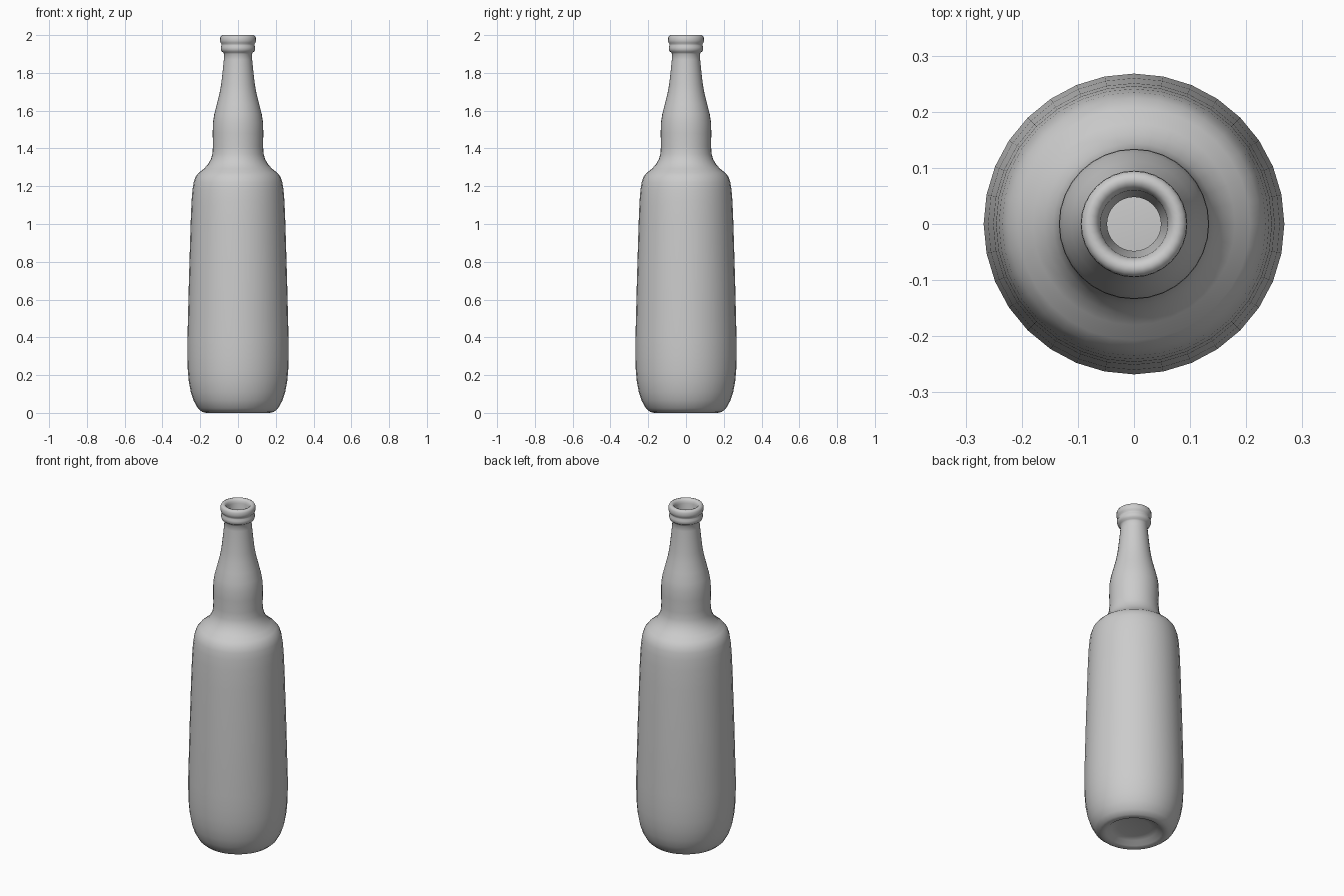
import bpy, math

SIDES = 32

# Outer profile (radius, z): base underside, body, shoulder, neck, lip
outer = [(0.0, 0.035), (0.09, 0.033), (0.125, 0.025), (0.15, 0.006), (0.17, 0.0), (0.19, 0.005),
         (0.213, 0.025), (0.235, 0.065), (0.25, 0.11), (0.261, 0.17), (0.266, 0.23),
         (0.268, 0.3), (0.268, 0.38), (0.26, 0.7), (0.251, 1.0), (0.246, 1.12),
         (0.241, 1.18), (0.235, 1.22), (0.225, 1.25), (0.207, 1.272), (0.18, 1.293),
         (0.16, 1.315), (0.144, 1.342), (0.136, 1.37), (0.133, 1.41), (0.134, 1.48),
         (0.133, 1.535), (0.126, 1.58), (0.112, 1.635), (0.098, 1.69), (0.089, 1.74),
         (0.081, 1.81), (0.075, 1.87), (0.073, 1.9)]
lip = [(0.078, 1.908), (0.087, 1.914), (0.091, 1.925), (0.091, 1.937), (0.087, 1.946),
       (0.087, 1.953), (0.093, 1.96), (0.095, 1.972), (0.094, 1.987), (0.089, 1.996),
       (0.08, 2.0), (0.07, 1.997), (0.063, 1.988), (0.06, 1.975), (0.058, 1.94), (0.048, 1.9)]
# Inner wall, from the neck down to the inside floor
inner = [(0.05, 1.85), (0.06, 1.77), (0.074, 1.69), (0.101, 1.58), (0.109, 1.53),
         (0.109, 1.4), (0.118, 1.34), (0.145, 1.29), (0.195, 1.25), (0.215, 1.2),
         (0.227, 1.0), (0.243, 0.38), (0.241, 0.23), (0.226, 0.12), (0.195, 0.05),
         (0.15, 0.045), (0.1, 0.06), (0.0, 0.062)]


def lathe(name, profile):
    """Revolve a profile that starts and ends on the z axis."""
    verts, faces, rings = [], [], []
    for r, z in profile:
        start = len(verts)
        n = SIDES if r > 0 else 1
        for i in range(n):
            a = 2 * math.pi * i / SIDES
            verts.append((r * math.cos(a), r * math.sin(a), z))
        rings.append([start + i % n for i in range(SIDES + 1)])
    for low, high in zip(rings, rings[1:]):
        for i in range(SIDES):
            loop = [low[i], low[i + 1], high[i + 1], high[i]]
            faces.append(list(dict.fromkeys(loop)))
    mesh = bpy.data.meshes.new(name)
    mesh.from_pydata(verts, [], faces)
    mesh.update()
    mesh.shade_smooth()
    obj = bpy.data.objects.new(name, mesh)
    bpy.context.collection.objects.link(obj)
    return obj


# Hollow bottle
lathe("bottle", outer + lip + inner)
